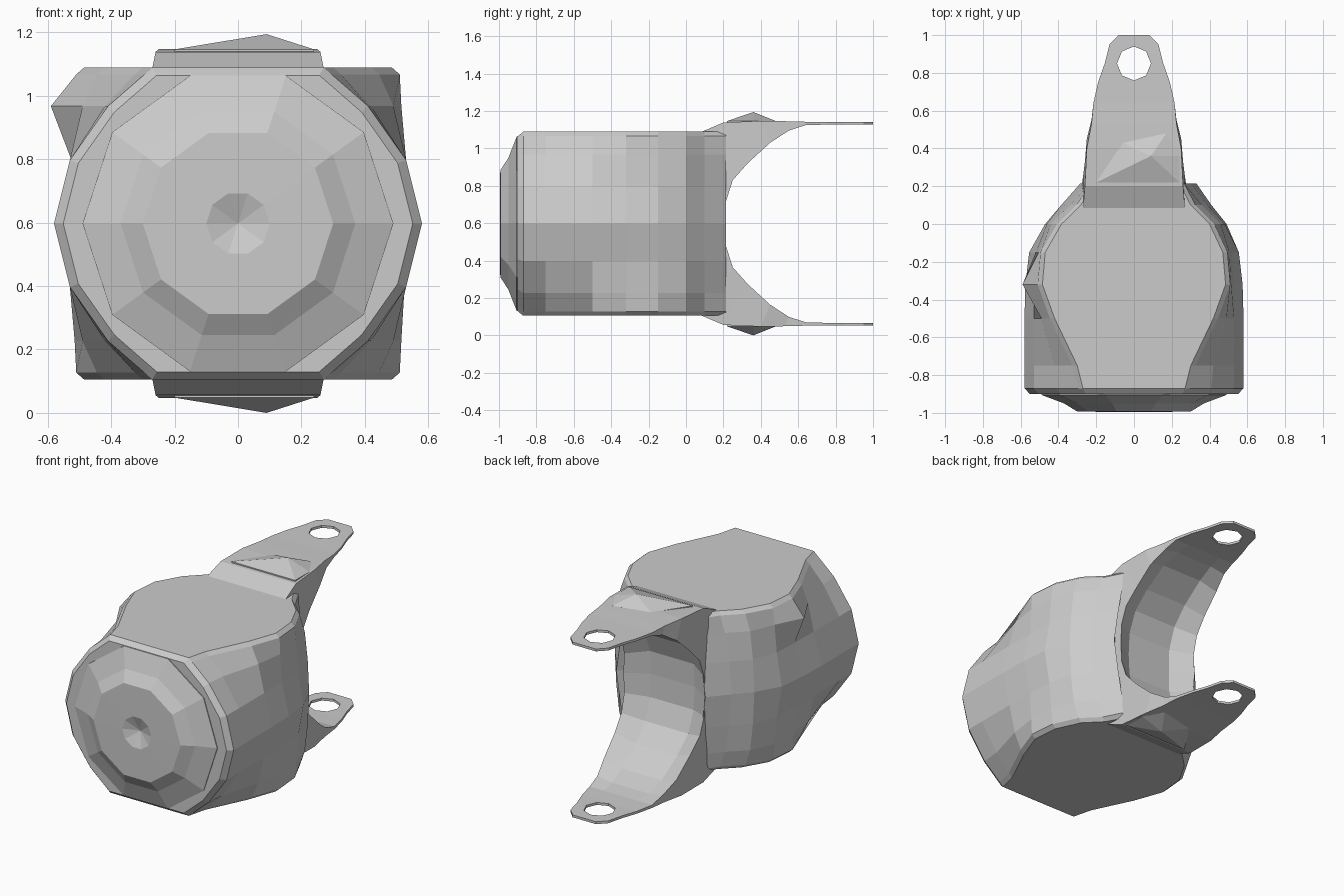
import bpy, bmesh, math

if "Cube" in bpy.data.objects:
    bpy.data.objects.remove(bpy.data.objects["Cube"])

MID = 0.597  # height of the horizontal symmetry plane


def make_object(name, bm):
    bmesh.ops.recalc_face_normals(bm, faces=bm.faces[:])
    mesh = bpy.data.meshes.new(name)
    bm.to_mesh(mesh)
    bm.free()
    obj = bpy.data.objects.new(name, mesh)
    bpy.context.collection.objects.link(obj)
    return obj


def loft(name, rings, tip=None):
    """Skin a list of equal-length rings; the first end may close to a tip."""
    bm = bmesh.new()
    loops = [[bm.verts.new(p) for p in ring] for ring in rings]
    n = len(loops[0])
    for a, b in zip(loops, loops[1:]):
        for i in range(n):
            j = (i + 1) % n
            bm.faces.new((a[i], a[j], b[j], b[i]))
    if tip:
        t = bm.verts.new(tip)
        for i in range(n):
            bm.faces.new((t, loops[0][i], loops[0][(i + 1) % n]))
    else:
        bm.faces.new(loops[0])
    bm.faces.new(loops[-1])
    return make_object(name, bm)


# Body: round at the front, changing to upright sides and narrowing at the back
HEIGHTS = (0.0, 0.20, 0.37, 0.47, 0.492)


def body_ring(y, widths, scale=1.0, left=1.0):
    widths = widths[:3] + (widths[3] + 0.015, widths[3] - 0.01)
    upper = list(zip(widths, HEIGHTS))
    upper += [(-x * left, z) for x, z in reversed(upper)]
    lower = [(x, -z) for x, z in reversed(upper[1:-1])]
    return [(x * scale, y, MID + z * scale) for x, z in upper + lower]


FRONT = (0.58, 0.53, 0.41, 0.28)
rings = [
    body_ring(-0.90, FRONT, 0.95),
    body_ring(-0.87, FRONT),
    body_ring(-0.75, (0.58, 0.53, 0.42, 0.31)),
    body_ring(-0.50, (0.58, 0.53, 0.49, 0.43)),
    body_ring(-0.32, (0.575, 0.525, 0.515, 0.495)),
    body_ring(-0.15, (0.555, 0.52, 0.505, 0.48)),
    body_ring(0.00, (0.49, 0.48, 0.46, 0.41), left=0.96),
    body_ring(0.10, (0.41, 0.39, 0.36, 0.31), left=0.94),
    body_ring(0.215, (0.33, 0.30, 0.27, 0.25), left=0.86),
    # hollow behind the fork saddle
    body_ring(0.07, (0.20, 0.20, 0.20, 0.20)),
]
# Upper left shoulder bulges slightly
x, y, z = rings[4][7]
rings[4][7] = (-0.59, y, z)
loft("body", rings)


# Front cap: raised disc with a shallow dimple
def cap_ring(r, y, n=10):
    return [(r * math.cos(2 * math.pi * i / n), y,
             MID + r * math.sin(2 * math.pi * i / n)) for i in range(n)]


loft("front_cap",
     [cap_ring(0.10, -0.995), cap_ring(0.30, -0.993), cap_ring(0.37, -0.95),
      cap_ring(0.49, -0.905), cap_ring(0.49, -0.88)],
     tip=(0, -0.96, MID))

# Fork: inner edge (y, z), outer edge (y, z), half width, hollow (y, z)
TIP_TO_SADDLE = [
    (1.00, 1.127, 1.00, 1.142, 0.08, 0, 0), (0.95, 1.127, 0.95, 1.142, 0.13, 0, 0),
    (0.85, 1.127, 0.85, 1.142, 0.155, 0, 0), (0.75, 1.127, 0.75, 1.142, 0.19, 0, 0),
    (0.64, 1.124, 0.64, 1.142, 0.215, 0, 0), (0.55, 1.095, 0.53, 1.145, 0.225, 0, 0.015),
    (0.45, 1.03, 0.40, 1.147, 0.25, -0.015, 0.04),
    (0.33, 0.92, 0.20, 1.138, 0.26, -0.04, 0.05),
    (0.25, 0.83, 0.08, 1.087, 0.27, -0.06, 0.04),
    (0.215, 0.72, 0.00, 0.90, 0.275, -0.075, 0.02),
]
SADDLE = (0.215, MID, 0.0, MID, 0.28, -0.08, 0)
lower_half = [(y1, 2 * MID - z1, y2, 2 * MID - z2, w, dy, -dz)
              for y1, z1, y2, z2, w, dy, dz in reversed(TIP_TO_SADDLE)]
fork = loft("fork",
            [[(-w, y1, z1), (-w * 0.55, y1 + dy, z1 + dz),
              (w * 0.55, y1 + dy, z1 + dz), (w, y1, z1),
              (w, y2, z2), (-w, y2, z2)]
             for y1, z1, y2, z2, w, dy, dz in TIP_TO_SADDLE + [SADDLE] + lower_half])

# Cutter for both pin holes
bm = bmesh.new()
bmesh.ops.create_cone(bm, cap_ends=True, segments=8, radius1=0.09,
                      radius2=0.09, depth=2)
bmesh.ops.translate(bm, verts=bm.verts, vec=(0, 0.85, MID))
cutter = make_object("pin_hole_cutter", bm)
cutter.hide_render = True
cutter.hide_set(True)
cut = fork.modifiers.new("pin_hole", 'BOOLEAN')
cut.operation = 'DIFFERENCE'
cut.solver = 'EXACT'
cut.object = cutter

# Low faceted bump at the root of each arm
BASE = [(-0.20, 0.22), (0.24, 0.22), (0.24, 0.36), (0.17, 0.48), (-0.06, 0.43)]
for label, s in (("upper", 1), ("lower", -1)):
    loft(label + "_arm_bump",
         [[(px, py, MID + s * 0.549) for px, py in BASE],
          [(px, py, MID + s * 0.538) for px, py in BASE]],
         tip=(0.09, 0.36, MID + s * 0.597))
